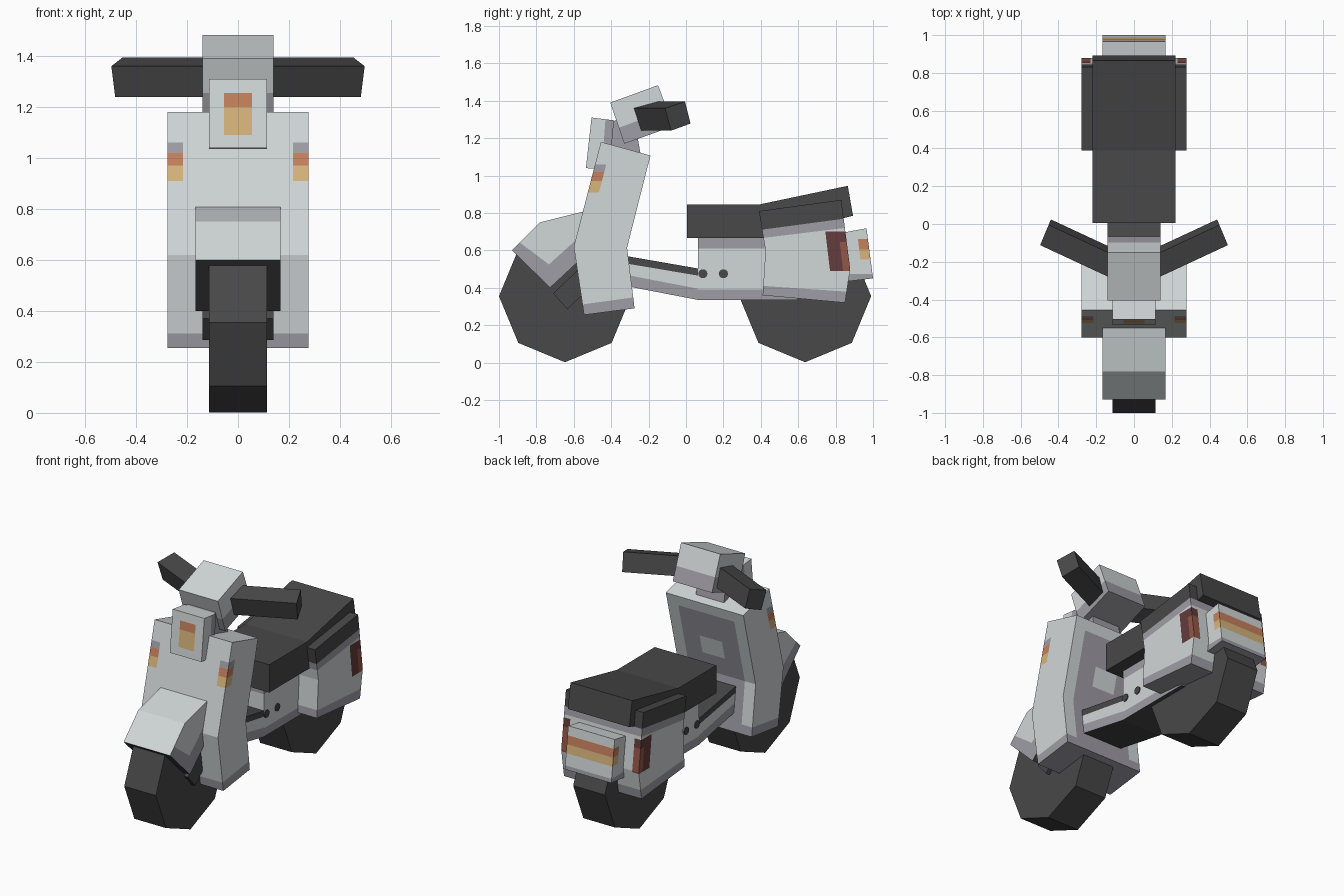
import bpy, bmesh, math
from mathutils import Vector

cube = bpy.data.objects.get("Cube")
if cube:
    bpy.data.objects.remove(cube, do_unlink=True)

COLOURS = {
    "light_grey": (0.64, 0.68, 0.69),
    "trim_grey": (0.35, 0.34, 0.38),
    "dark_grey": (0.065, 0.065, 0.065),
    "amber": (0.68, 0.46, 0.20),
    "orange": (0.56, 0.22, 0.11),
    "dark_red": (0.125, 0.045, 0.045),
    "red": (0.29, 0.095, 0.065),
}
NAMES = list(COLOURS)
LIGHT, TRIM, DARK, AMBER, ORANGE, DARK_RED, RED = range(len(NAMES))
MATS = []
for label, rgb in COLOURS.items():
    m = bpy.data.materials.new(label)
    m.use_nodes = True
    m.diffuse_color = (*rgb, 1)
    shader = m.node_tree.nodes["Principled BSDF"]
    shader.inputs["Base Color"].default_value = (*rgb, 1)
    shader.inputs["Roughness"].default_value = 0.8
    MATS.append(m)


def across(value):
    """Cut plane at a given x."""
    return (value, 0, 0), (1, 0, 0)


def level(value):
    """Cut plane at a given height."""
    return (0, 0, value), (0, 0, 1)


def line(a, b):
    """Cut plane through two side-profile points."""
    return (0, *a), (0, a[1] - b[1], b[0] - a[0])


def above(c, plane):
    return (c - Vector(plane[0])).dot(Vector(plane[1])) > 0


def prism(name, points, sweep, cuts=(), rule=DARK):
    """Extrude a polygon, cut it, then colour the faces by a rule."""
    bm = bmesh.new()
    face = bm.faces.new([bm.verts.new(p) for p in points])
    ext = bmesh.ops.extrude_face_region(bm, geom=[face], use_keep_orig=True)
    moved = [v for v in ext["geom"] if isinstance(v, bmesh.types.BMVert)]
    bmesh.ops.translate(bm, verts=moved, vec=sweep)
    bmesh.ops.recalc_face_normals(bm, faces=bm.faces[:])
    for co, no in cuts:
        bmesh.ops.bisect_plane(bm, geom=bm.verts[:] + bm.edges[:] + bm.faces[:],
                               plane_co=co, plane_no=Vector(no).normalized())
    bm.normal_update()
    for f in bm.faces:
        f.material_index = rule(f.calc_center_median(), f.normal) if callable(rule) else rule
    mesh = bpy.data.meshes.new(name)
    bm.to_mesh(mesh)
    bm.free()
    for m in MATS:
        mesh.materials.append(m)
    obj = bpy.data.objects.new(name, mesh)
    bpy.context.collection.objects.link(obj)
    return obj


def slab(name, profile, half, cuts=(), rule=DARK):
    """Side profile (y, z) extruded symmetrically across x."""
    return prism(name, [(-half, y, z) for y, z in profile], (2 * half, 0, 0), cuts, rule)


def ring(y, z, r, n):
    return [(y + r * math.cos(2 * math.pi * i / n), z + r * math.sin(2 * math.pi * i / n))
            for i in range(n)]


# Wheels and fork
slab("front_wheel", ring(-0.647, 0.355, 0.353, 8), 0.113)
slab("rear_wheel", ring(0.637, 0.355, 0.353, 8), 0.113)
slab("fork", [(-0.71, 0.37), (-0.635, 0.285), (-0.45, 0.46), (-0.52, 0.55)], 0.14)

# Front fender with a trim band along the lower edges
lip_front = line((-0.90, 0.65), (-0.727, 0.52))
lip_back = line((-0.727, 0.53), (-0.55, 0.69))


def fender_rule(c, n):
    if n.z < -0.3:
        return DARK
    if abs(n.x) > 0.5 and not (above(c, lip_front) and above(c, lip_back)):
        return TRIM
    return LIGHT


slab("front_fender", [(-0.93, 0.6), (-0.78, 0.75), (-0.5, 0.82), (-0.48, 0.63), (-0.727, 0.4)],
     0.166, [lip_front, lip_back], fender_rule)

# Leg shield with wrapped indicators, inner panel and lower trim
side_strip = line((-0.54, 0.62), (-0.395, 1.18))
hem = line((-0.56, 0.31), (-0.27, 0.35))


def shield_rule(c, n):
    if not above(c, hem):
        return TRIM
    front_zone = n.y < -0.5 or (abs(n.x) > 0.5 and above(c, side_strip))
    if abs(c.x) > 0.215 and front_zone:
        if 0.91 < c.z < 0.97:
            return AMBER
        if 0.97 < c.z < 1.02:
            return ORANGE
        if 1.02 < c.z < 1.06:
            return TRIM
    if n.y > 0.5 and abs(c.x) < 0.2 and c.z < 1.04:
        return LIGHT if abs(c.x) < 0.08 and 0.74 < c.z < 0.86 else TRIM
    return LIGHT


slab("leg_shield", [(-0.455, 1.18), (-0.19, 1.107), (-0.315, 0.615), (-0.275, 0.29),
                    (-0.545, 0.255), (-0.6, 0.62)], 0.277,
     [across(s * x) for s in (-1, 1) for x in (0.08, 0.2, 0.215)]
     + [level(z) for z in (0.74, 0.86, 0.91, 0.97, 1.02, 1.04, 1.06)]
     + [side_strip, hem], shield_rule)

# Steering neck
slab("neck", [(-0.43, 1.28), (-0.28, 1.32), (-0.24, 1.1), (-0.45, 1.1)], 0.1, rule=TRIM)

# Headlight housing with lamp
housing_split = line((-0.45, 1.03), (-0.43, 1.31))


def headlight_rule(c, n):
    if n.z < -0.5:
        return DARK
    if n.y < -0.5 and abs(c.x) < 0.055 and 1.09 < c.z < 1.255:
        return AMBER if c.z < 1.2 else ORANGE
    return TRIM if abs(n.x) > 0.5 and not above(c, housing_split) else LIGHT


slab("headlight", [(-0.505, 1.31), (-0.385, 1.295), (-0.41, 1.03), (-0.535, 1.04)], 0.113,
     [across(-0.055), across(0.055), level(1.09), level(1.2), level(1.255), housing_split],
     headlight_rule)

# Handlebar head
head_band = line((-0.36, 1.255), (-0.105, 1.35))
slab("handlebar_head", [(-0.405, 1.39), (-0.15, 1.483), (-0.065, 1.265), (-0.33, 1.17)], 0.14,
     [head_band], lambda c, n: LIGHT if above(c, head_band) else TRIM)

# Swept-back handlebars
GRIP = [(0.497, -0.112, 1.36), (0.452, -0.005, 1.395), (0.44, 0.024, 1.278), (0.482, -0.08, 1.24)]
for side, s in (("left", 1), ("right", -1)):
    prism(side + "_handlebar", [(s * x, y, z) for x, y, z in GRIP], (-s * 0.4, -0.186, 0))

# Footboard with dark mat
mat_edge = line((-0.35, 0.535), (0.065, 0.465))
board_trim = line((-0.35, 0.475), (0.065, 0.395))


def board_rule(c, n):
    if abs(n.z) > 0.5 or above(c, mat_edge):
        return DARK
    return LIGHT if above(c, board_trim) else TRIM


slab("footboard", [(-0.35, 0.575), (0.065, 0.503), (0.065, 0.335), (-0.35, 0.415)], 0.14,
     [mat_edge, board_trim], board_rule)

# Body under the seat
slab("under_seat_body", [(0.065, 0.68), (0.6, 0.68), (0.6, 0.335), (0.065, 0.335)], 0.14,
     [level(0.39), level(0.61)],
     lambda c, n: DARK if n.z < -0.5 else LIGHT if 0.39 < c.z < 0.61 else TRIM)

# Mat ends and footrest bolts
for side, s in (("left", 1), ("right", -1)):
    for part, y in (("mat_end", 0.09), ("bolt", 0.2)):
        prism(side + "_" + part, [(s * 0.139, a, b) for a, b in ring(y, 0.475, 0.025, 10)],
              (s * 0.006, 0, 0))

# Seat
slab("seat", [(0.005, 0.665), (0.005, 0.845), (0.39, 0.845), (0.865, 0.945),
              (0.893, 0.785), (0.42, 0.665)], 0.22)

# Rear fairing with dark top, trim bands and tail reflectors
dark_top = line((0.4, 0.71), (0.85, 0.77))
top_trim = line((0.4, 0.665), (0.85, 0.72))
low_trim = line((0.41, 0.41), (0.85, 0.38))
patch_front = line((0.745, 0.7), (0.77, 0.49))
patch_split = line((0.815, 0.7), (0.84, 0.49))


def fairing_rule(c, n):
    if above(c, dark_top):
        return DARK
    at_side = abs(n.x) > 0.5 and above(c, patch_front)
    at_back = n.y > 0.5 and abs(c.x) > 0.23
    if (at_side or at_back) and 0.49 < c.z < 0.7:
        return RED if above(c, patch_split) and c.z < 0.645 else DARK_RED
    if above(c, top_trim) or not above(c, low_trim):
        return TRIM
    return LIGHT


slab("rear_fairing", [(0.39, 0.81), (0.83, 0.87), (0.878, 0.5), (0.85, 0.32),
                      (0.41, 0.36), (0.425, 0.6)], 0.277,
     [dark_top, top_trim, low_trim, patch_front, patch_split, across(-0.23), across(0.23),
      level(0.49), level(0.645), level(0.7)], fairing_rule)

# Tail light box with wrapped lamp band
lamp_front = line((0.915, 0.7), (0.945, 0.44))


def tail_rule(c, n):
    if above(c, lamp_front) and 0.55 < c.z < 0.66 and abs(n.z) < 0.5:
        return ORANGE if c.z > 0.605 else AMBER
    return TRIM if c.z < 0.475 else LIGHT


slab("tail_light", [(0.84, 0.695), (0.965, 0.718), (1.0, 0.45), (0.84, 0.432)], 0.166,
     [lamp_front, level(0.475), level(0.55), level(0.605), level(0.66)], tail_rule)
